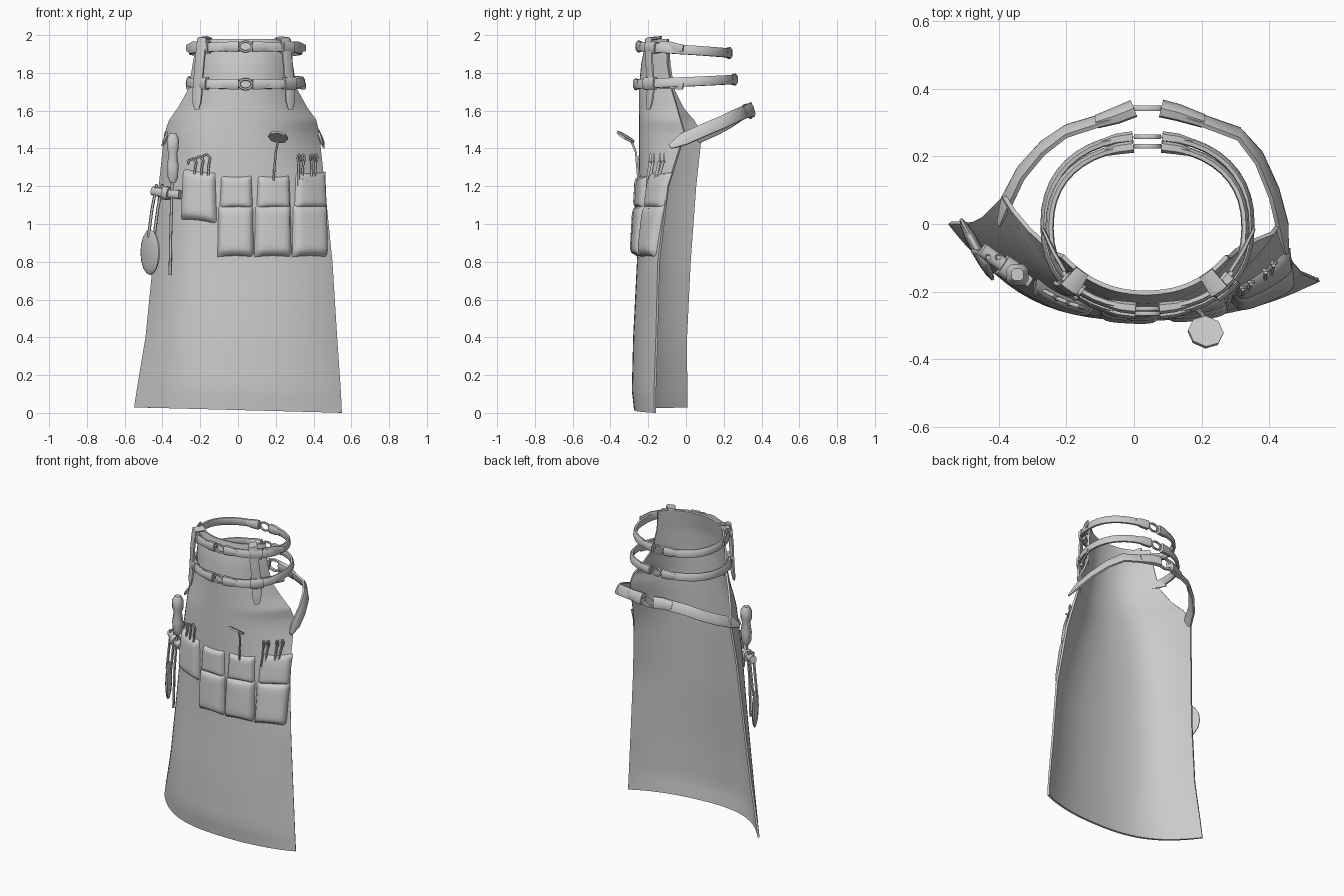
import bpy, bmesh, math
from mathutils import Vector, Matrix

if "Cube" in bpy.data.objects:
    bpy.data.objects.remove(bpy.data.objects["Cube"])

grey = bpy.data.materials.new("leather_grey")
grey.diffuse_color = (0.6, 0.6, 0.6, 1)
grey.use_nodes = True
grey.node_tree.nodes["Principled BSDF"].inputs["Base Color"].default_value = grey.diffuse_color


def finish(name, bm, angle=50, thickness=0):
    me = bpy.data.meshes.new(name)
    bm.to_mesh(me)
    bm.free()
    ob = bpy.data.objects.new(name, me)
    bpy.context.collection.objects.link(ob)
    me.materials.append(grey)
    bpy.ops.object.select_all(action='DESELECT')
    ob.select_set(True)
    bpy.context.view_layer.objects.active = ob
    if thickness:
        mod = ob.modifiers.new("thickness", 'SOLIDIFY')
        mod.thickness = thickness
        mod.offset = -1
        bpy.ops.object.modifier_apply(modifier=mod.name)
    bpy.ops.object.shade_smooth_by_angle(angle=math.radians(angle))
    return ob


# apron outline: z, left edge x y, right edge x y, front y, left roundness
ROWS = [
    (0.015, -.55, .00, .55, -.17, -.275, 3.0), (0.12, -.535, .00, .545, -.17, -.287, 3.3),
    (0.40, -.49, .00, .525, -.16, -.28, 4.3), (0.80, -.45, .02, .50, -.15, -.26, 5.0),
    (1.20, -.42, .05, .46, -.10, -.25, 5.0), (1.48, -.39, .08, .43, -.01, -.25, 4.4),
    (1.55, -.365, .04, .415, -.03, -.25, 3.6), (1.62, -.315, -.02, .365, -.05, -.25, 3.0),
    (1.72, -.26, -.07, .31, -.08, -.25, 2.7), (1.85, -.24, -.09, .29, -.10, -.237, 2.6),
    (1.98, -.215, -.10, .28, -.10, -.21, 2.6)]


def row(z):
    z = min(max(z, ROWS[0][0]), ROWS[-1][0])
    for a, b in zip(ROWS, ROWS[1:]):
        if z <= b[0]:
            f = (z - a[0]) / (b[0] - a[0])
            return [p + (q - p) * f for p, q in zip(a, b)]


def depth_at(u, r):
    edge, p = (r[2], r[6]) if u < 0 else (r[4], 2.8)
    u = min(abs(u), 1)
    return r[5] + (edge - r[5]) * (.25 * u ** 1.6 + .75 * u ** p)


def skin_y(x, z):
    r = row(z)
    return depth_at((x - (r[1] + r[3]) / 2) / ((r[3] - r[1]) / 2), r)


def on_skin(x, z, off=0.0):
    """Point lying off the outer face of the apron."""
    e = 0.01
    n = Vector(((skin_y(x + e, z) - skin_y(x - e, z)) / (2 * e), -1,
                (skin_y(x, z + e) - skin_y(x, z - e)) / (2 * e))).normalized()
    return Vector((x, skin_y(x, z), z)) + n * off


def grid(name, fn, nx, nz, angle=50, thickness=0):
    bm = bmesh.new()
    v = [[bm.verts.new(fn(i / nx, j / nz)) for i in range(nx + 1)] for j in range(nz + 1)]
    for j in range(nz):
        for i in range(nx):
            bm.faces.new((v[j][i], v[j][i + 1], v[j + 1][i + 1], v[j + 1][i]))
    return finish(name, bm, angle, thickness)


def sweep(name, pts, a, b, up=(0, 0, 1), n=8, closed=False, scale=None, tilt=0):
    """Rounded section, a along up and b across; tilt leans the top inward."""
    bm = bmesh.new()
    pts = [Vector(p) for p in pts]
    m, rings = len(pts), []
    for i, p in enumerate(pts):
        nxt = pts[(i + 1) % m] if closed else pts[min(i + 1, m - 1)]
        prv = pts[i - 1] if closed else pts[max(i - 1, 0)]
        t = (nxt - prv).normalized()
        lean = Vector((p.x - .04, p.y, 0)).normalized() * tilt
        side = t.cross(Vector(up) - lean).normalized()
        upv = side.cross(t)
        s = scale[i] if scale else 1
        ring = []
        for k in range(n):
            ang = 2 * math.pi * (k + .5) / n
            c, d = math.cos(ang), math.sin(ang)
            sq = lambda q: math.copysign(abs(q) ** .7, q)
            ring.append(bm.verts.new(p + upv * a * s * sq(c) + side * b * s * sq(d)))
        rings.append(ring)
    for i in range(m if closed else m - 1):
        r, q = rings[i], rings[(i + 1) % m]
        for k in range(n):
            bm.faces.new((r[k], r[(k + 1) % n], q[(k + 1) % n], q[k]))
    if not closed:
        bm.faces.new(rings[0])
        bm.faces.new(rings[-1])
    bmesh.ops.recalc_face_normals(bm, faces=bm.faces)
    return finish(name, bm)


def link(name, c, w, h, r=0.007):
    pts = [(c[0] + w * math.cos(k * math.pi / 6), c[1], c[2] + h * math.sin(k * math.pi / 6))
           for k in range(12)]
    sweep(name, pts, r, r, up=(0, 1, 0), n=6, closed=True)


# apron sheet
def body(s, t):
    k = t * (len(ROWS) - 1)
    i = min(int(k), len(ROWS) - 2)
    z = ROWS[i][0] + (ROWS[i + 1][0] - ROWS[i][0]) * (k - i)
    r = row(z)
    u = math.sin((2 * s - 1) * math.pi / 2)
    x = (r[1] + r[3]) / 2 + u * (r[3] - r[1]) / 2
    return (x, depth_at(u, r), z - 0.015 * u * max(0, 1 - z / 0.4))


grid("apron_body", body, 36, 40, thickness=0.013)


# pockets: padded pillows laid on the apron
def pocket(name, x0, x1, z0, z1, depth, drop=0.0, taper=0.0):
    def fn(s, t):
        x = x0 + (x1 - x0) * s + taper * (0.5 - s) * t
        z = z0 + (z1 - z0) * t - drop * s + 0.008 * (2 * s - 1) ** 2 * (2 * t - 1)
        f = ((1 - abs(2 * s - 1) ** 6) * (1 - abs(2 * t - 1) ** 8)) ** .6
        return on_skin(x, z, -0.004 + (depth + 0.004) * f * (1.1 - .2 * t))
    grid(name, fn, 14, 14, 60)


pocket("side_pouch", -.30, -.11, 1.03, 1.29, .035, .025, .02)
for i, (x0, x1, top) in enumerate([(-.11, .085, 1.25), (.085, .285, 1.25), (.285, .475, 1.27)]):
    pocket(f"pocket_lower_{i}", x0, x1, .83, 1.10, .036, 0, .01)
    pocket(f"pocket_upper_{i}", x0 + .012, x1 - .005, 1.085, top, .026, 0, .015)

# two neck straps, each a pair of halves joined by links front and back
CX = 0.04
for label, zf, zb, rx, yf, yb in [("upper", 1.94, 1.905, .29, -.25, .23),
                                  ("lower", 1.74, 1.765, .305, -.265, .258)]:
    def ring_pt(a):
        c, s = math.cos(a), math.sin(a)
        q = lambda v: math.copysign(abs(v) ** .88, v)
        return (CX + rx * q(s), (yf + yb) / 2 - (yb - yf) / 2 * q(c), zf + (zb - zf) * (1 - c) / 2)
    for sgn, side in [(-1, "left"), (1, "right")]:
        pts = [ring_pt(sgn * (.09 + (math.pi - .2) * i / 20)) for i in range(21)]
        sweep(f"{label}_neck_strap_{side}", pts, .026, .011, tilt=.15)
        # folded strap ends and the loops holding them to the bib
        for j, (a, b) in enumerate([(0, 2), (18, 20)]):
            sweep(f"{label}_strap_fold_{side}_{j}", pts[a:b + 1], .029, .018, scale=[1.05, 1, .7][::1 - 2 * j])
        sweep(f"{label}_strap_loop_{side}", pts[4:7], .034, .022)
        # loose strap tail
        x0, x1 = (.285, .355) if sgn > 0 else (-.205, -.27)
        sweep(f"{label}_strap_tail_{side}", [(x0, -.14, zf), ((x0 + x1) / 2, -.085, zf), (x1, -.015, zf - .01)],
              .027, .008, scale=[1, 1, .7])
    for nm, y, z in [("front", yf, zf), ("back", yb, zb)]:
        link(f"{label}_{nm}_link", (CX, y, z), .035, .026)

# hanging bib tabs over the neck straps
for side, sgn, xt, xb in [("left", -1, -.16, -.20), ("right", 1, .22, .26)]:
    pts = [on_skin(xt + (xb - xt) * i / 10, 1.975 - .375 * i / 10, .052 - .022 * i / 10)
           for i in range(11)]
    pts.insert(0, on_skin(xt, 1.975, -.012) + Vector((0, 0, .010)))
    sweep(f"bib_tab_{side}", pts, .010, .030, up=(sgn * .55, -.8, 0.05),
          scale=[.8] + [1] * 9 + [.9, .5])

# waist strap halves rising to the back
right = [(.452, -.085, 1.41), (.44, -.01, 1.45), (.415, .09, 1.495), (.37, .195, 1.54),
         (.31, .267, 1.575), (.205, .305, 1.59), (.13, .33, 1.60), (.08, .342, 1.60)]
left = [(-.40, .0, 1.42), (-.38, .06, 1.46), (-.335, .15, 1.50), (-.27, .225, 1.54),
        (-.20, .275, 1.575), (-.11, .303, 1.59), (-.05, .322, 1.60), (0, .342, 1.60)]
for side, pts in [("left", left), ("right", right)]:
    sweep(f"waist_strap_{side}", pts, .036, .012, scale=[.4] + [1] * 7, tilt=.4)
    sweep(f"waist_strap_fold_{side}", pts[-3:], .038, .022, scale=[.8, 1, 1.05], tilt=.3)
link("waist_link", (.04, .342, 1.60), .05, .036, .009)

# round mirror on a rod
bm = bmesh.new()
bmesh.ops.create_cone(bm, cap_ends=True, segments=8, radius1=.053, radius2=.053, depth=.012,
                      matrix=Matrix.Translation((.212, -.32, 1.46)) @ Matrix.Rotation(-.54, 4, 'X')
                      @ Matrix.Rotation(.15, 4, 'Y'))
finish("mirror_disc", bm, 30)
sweep("mirror_rod", [(.212, -.29, 1.44), (.20, -.265, 1.38), (.185, -.25, 1.2)], .006, .006, (0, 1, 0), 6)

# small hooks in the side pouch
for i, x in enumerate([-.225, -.19, -.155]):
    pts = [on_skin(x + dx, z + .012 * i, .018) for dx, z in
           [(0, 1.22), (.005, 1.29), (.012, 1.325), (-.005, 1.345), (-.025, 1.335), (-.03, 1.315)]]
    sweep(f"hook_{i}", pts, .006, .006, (0, 1, 0), 6)

# two pairs of scissor grips in the right pocket
for i, x in enumerate([.315, .33, .38, .395]):
    lean = .005 if i % 2 else -.003
    sweep(f"scissor_stem_{i}", [on_skin(x, 1.2, .014), on_skin(x + lean, 1.33, .02)],
          .008, .006, (0, 1, 0), 6)
    link(f"scissor_eye_{i}", on_skin(x + lean, 1.345, .02), .007, .02, .005)

# awl on the left side
sweep("awl_handle", [(-.345, -.15, z) for z in (1.22, 1.25, 1.31, 1.37, 1.40, 1.45, 1.48)],
      .034, .034, (0, 1, 0), 8, scale=[.5, .85, .95, .7, .95, 1, .55])
sweep("awl_blade", [(-.348, -.15, 1.23), (-.355, -.17, 1.0), (-.36, -.175, .73)],
      .007, .008, (0, 1, 0), 6)
# tool loop
sweep("tool_loop", [(-.45, -.075, 1.175), (-.375, -.13, 1.16), (-.305, -.17, 1.155)],
      .024, .022, n=8)
sweep("tool_loop_keeper", [(-.39, -.12, 1.165), (-.36, -.14, 1.16)], .036, .034)

# scoop hanging on the left side
bm = bmesh.new()
bmesh.ops.create_uvsphere(bm, u_segments=14, v_segments=8, radius=1)
bmesh.ops.transform(bm, verts=bm.verts, matrix=Matrix.Translation((-.465, -.075, .85))
                    @ Matrix.Rotation(math.radians(-62), 4, 'Z')
                    @ Matrix.Diagonal((.105, .018, .12, 1)))
finish("scoop_bowl", bm)
for i, dx in enumerate([-.015, .015]):
    sweep(f"scoop_handle_{i}", [(-.46 + dx, -.08, .93), (-.44 + dx, -.085, 1.08),
                                (-.415 + dx, -.1, 1.21)], .008, .008, (0, 1, 0), 6)
